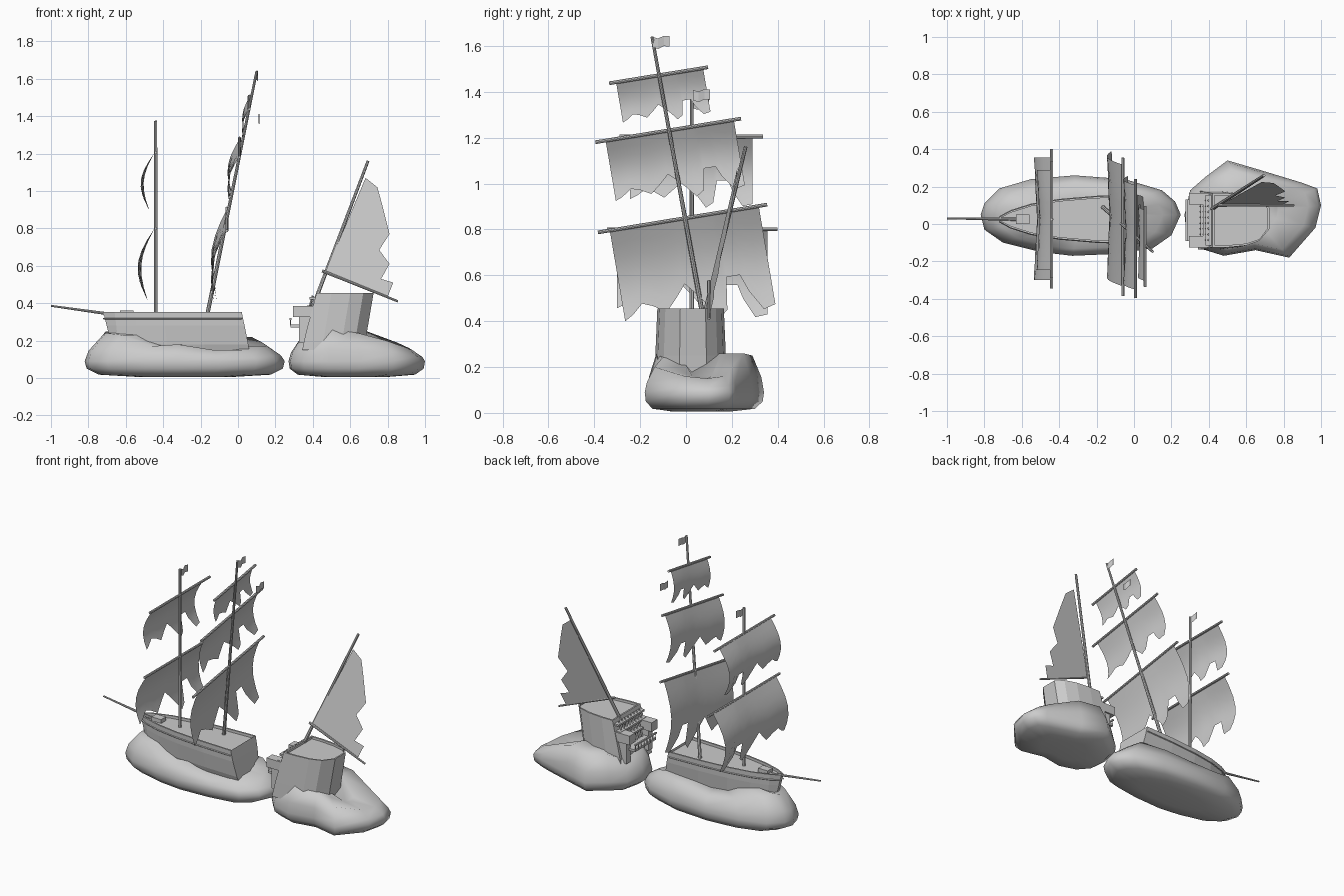
import bpy, math
from mathutils import Vector

if "Cube" in bpy.data.objects:
    bpy.data.objects.remove(bpy.data.objects["Cube"])


def mesh(name, verts, faces, smooth=False):
    me = bpy.data.meshes.new(name)
    me.from_pydata([tuple(v) for v in verts], [], faces)
    me.update()
    ob = bpy.data.objects.new(name, me)
    bpy.context.collection.objects.link(ob)
    if smooth:
        for p in me.polygons:
            p.use_smooth = True
    return ob


def loft(name, rings, smooth=False):
    # closed rings joined by quads, capped at both ends
    n = len(rings[0])
    verts = [v for r in rings for v in r]
    faces = [(k * n + i, k * n + (i + 1) % n, (k + 1) * n + (i + 1) % n, (k + 1) * n + i)
             for k in range(len(rings) - 1) for i in range(n)]
    faces += [tuple(reversed(range(n))), tuple(range(len(verts) - n, len(verts)))]
    return mesh(name, verts, faces, smooth)


def spar(name, a, b, r1, r2=None, sides=8):
    a, b = Vector(a), Vector(b)
    q = (b - a).to_track_quat('Z', 'Y')
    rings = []
    for c, r in ((a, r1), (b, r2 or r1)):
        rings.append([c + q @ Vector((r * math.cos(t), r * math.sin(t), 0))
                      for t in (2 * math.pi * i / sides for i in range(sides))])
    return loft(name, rings)


def box(name, lo, hi):
    (x0, y0, z0), (x1, y1, z1) = lo, hi
    return loft(name, [[(x0, y0, z), (x1, y0, z), (x1, y1, z), (x0, y1, z)] for z in (z0, z1)])


def flag(name, x, y, z):
    pts = [(0, 0), (.025, -.008), (.05, .004), (.075, .002)]
    verts = [(x + .006 * (i % 2), y + dy, z + dz - h) for i, (dy, dz) in enumerate(pts) for h in (0, .045)]
    mesh(name, verts, [(2 * i, 2 * i + 1, 2 * i + 3, 2 * i + 2) for i in range(3)])


# torn lower edge shared by the square sails: (position across, depth)
HEM = [(0, .88), (.06, .83), (.13, .74), (.2, .78), (.28, .86), (.36, .74), (.43, .62), (.5, .74), (.56, .86),
       (.62, 1), (.68, .93), (.71, .62), (.8, .62), (.84, .78), (.92, .98), (1, .95)]


def square_sail(name, a, b, depth, down, billow):
    a, b, down = Vector(a), Vector(b), Vector(down)
    rows = 6
    verts, faces = [], []
    for u, h in HEM:
        for j in range(rows + 1):
            t = h * j / rows
            p = a.lerp(b, u) + down * depth * t
            p.x -= billow * math.sin(math.pi * t) * (.75 + .5 * abs(u - .5))
            verts.append(p)
    n = rows + 1
    for i in range(len(HEM) - 1):
        for j in range(rows):
            faces.append((i * n + j, i * n + j + 1, (i + 1) * n + j + 1, (i + 1) * n + j))
    mesh(name, verts, faces, True)


def mound(name, outline, centre):
    # outline holds x, y and the height of the upper shoulder
    cx, cy = centre
    rings = []
    for s, lo, k in ((.45, .005, 0), (.86, .018, 0), (.98, .05, 0), (1, .09, .0), (.96, .05, .42),
                     (.82, 0, 1), (.4, 0, 1)):
        rings.append([(cx + (x - cx) * s, cy + (y - cy) * s, lo + k * z) for x, y, z in outline])
    ob = loft(name, rings, True)
    return ob


# rock mounds under both hull halves
mound("front_mound", [
    (-.82, .05, .23), (-.80, -.03, .24), (-.70, -.10, .23), (-.50, -.15, .17), (-.33, -.17, .18),
    (-.10, -.16, .15), (.10, -.13, .15), (.20, -.06, .17), (.25, .05, .17), (.22, .12, .19),
    (.15, .18, .22), (-.05, .24, .20), (-.32, .26, .18), (-.55, .24, .19), (-.72, .19, .23),
    (-.80, .11, .25)], (-.28, .04))
mound("rear_mound", [
    (.27, .05, .21), (.28, -.05, .22), (.35, -.13, .24), (.48, -.17, .26), (.65, -.14, .24), (.83, -.18, .20),
    (.97, -.02, .16), (1, .10, .15), (.98, .19, .16), (.90, .22, .19), (.67, .29, .26), (.50, .34, .25),
    (.38, .25, .25), (.30, .18, .22)], (.62, .06))

# front hull half: pointed bow, flat broken end, sunk deck
PLAN = [(-.72, .012), (-.66, .045), (-.55, .08), (-.40, .105), (-.20, .122), (.02, .13)]
HY = .025


def hull_ring(z, wide, shift, inset=0):
    pts = [(x + shift(x), max(w * wide - inset, .004)) for x, w in PLAN]
    return [(x, HY - w, z) for x, w in pts] + [(x, HY + w, z) for x, w in reversed(pts)]


stretch = lambda k: (lambda x: k * (.05 if x > 0 else .06 if x < -.7 else .03))
loft("front_hull", [hull_ring(.11, .7, stretch(1)), hull_ring(.18, .88, stretch(.7)),
                    hull_ring(.28, .98, stretch(.3)), hull_ring(.352, 1, stretch(0)),
                    hull_ring(.352, 1, stretch(0), .01), hull_ring(.335, 1, stretch(0), .01)])
for s in (-1, 1):
    for (x0, w0), (x1, w1) in zip(PLAN, PLAN[1:]):
        spar("hull_rail", (x0, HY + s * w0, .318), (x1, HY + s * w1, .318), .004, sides=4)
box("bow_block", (-.63, 0, .33), (-.56, .05, .36))
spar("bowsprit", (-.60, .025, .33), (-1, .03, .386), .009, .005)

# rear hull half: rounded end, leaning window wall toward the front half
REAR = [(.42, -.125), (.50, -.125), (.60, -.115), (.67, -.09), (.725, -.025), (.725, .085),
        (.68, .13), (.60, .155), (.50, .165), (.42, .165)]


def rear_ring(z, d, inset=0):
    out = []
    for x, y in REAR:
        out.append((x - d * (.055 if x < .45 else .035) + inset * (1 if x < .45 else -1 if x > .7 else 0),
                    .02 + (y - .02) * (1 + .06 * d - 8 * inset), z))
    return out


loft("rear_hull", [rear_ring(.15, 1.4), rear_ring(.25, 1), rear_ring(.455, 0),
                   rear_ring(.455, 0, .01), rear_ring(.44, 0, .01)])
for y0 in (-.125, .105):
    box("quarter_gallery", (.295, y0, .325), (.44, y0 + .06, .385))
    box("gallery_foot", (.325, y0 + .01, .19), (.40, y0 + .05, .325))
box("gallery_ledge", (.28, -.09, .27), (.36, .13, .285))
box("gallery_rail", (.275, -.09, .31), (.285, .13, .32))
for z in (.33, .375, .42):
    x = .40 - (.44 - z) * .3
    box("window_bar", (x - .012, -.115, z), (x + .03, .155, z + .012))
for i in range(8):
    y = -.085 + i * .03
    spar("window_post", (.355, y, .28), (.40, y, .44), .006, sides=4)
    spar("rail_post", (.28, y, .28), (.28, y, .315), .003, sides=4)

# upright foremast with two yards and sails
spar("foremast", (-.44, .025, .3), (-.44, .025, 1.375), .01, .008)
for label, z, y0, y1, d in (("upper", 1.205, -.29, .335, .31), ("lower", .80, -.345, .40, .39)):
    spar("fore_" + label + "_yard", (-.44, y0, z), (-.44, y1, z), .008)
    square_sail("fore_" + label + "_sail", (-.446, y0 + .045, z), (-.446, y1 - .045, z), d,
                (-.09, 0, -1), .06 if d < .35 else .072)
flag("fore_flag", -.44, .025, 1.375)

# leaning mainmast with three yards and sails
spar("mainmast", (-.168, .092, .32), (.10, -.148, 1.64), .011, .007)
for label, x, y0, z0, y1, z1, d, b in (
        ("top", .06, -.335, 1.437, .096, 1.507, .20, .025),
        ("middle", .008, -.395, 1.18, .24, 1.283, .30, .045),
        ("lower", -.06, -.384, .787, .354, .908, .45, .055)):
    a, c = Vector((x, y0, z0)), Vector((x, y1, z1))
    spar("main_" + label + "_yard", a, c, .008)
    square_sail("main_" + label + "_sail", a.lerp(c, .07), a.lerp(c, .95), d, (-.12, .17, -1), b)
flag("main_flag", .10, -.147, 1.64)
flag("loose_flag", .11, .03, 1.408)

# leaning aft mast, boom and torn triangular sail
spar("aft_mast", (.385, .06, .34), (.695, .26, 1.16), .011, .008)
spar("boom", (.45, .1, .573), (.855, .1, .41), .008, .006)
EDGE = [(.682, 1.07), (.745, 1.02), (.77, .93), (.81, .77), (.755, .685), (.81, .61), (.765, .53), (.83, .51),
        (.80, .435), (.47, .567)]
sail = []
for x, z in EDGE:
    t = (x - .465 - .377 * (z - .567)) / .46
    sail.append((x, .105 + .233 * (z - .567 + .16 * t), z))
mesh("aft_sail", sail, [(9, i + 1, i) for i in range(8)])
